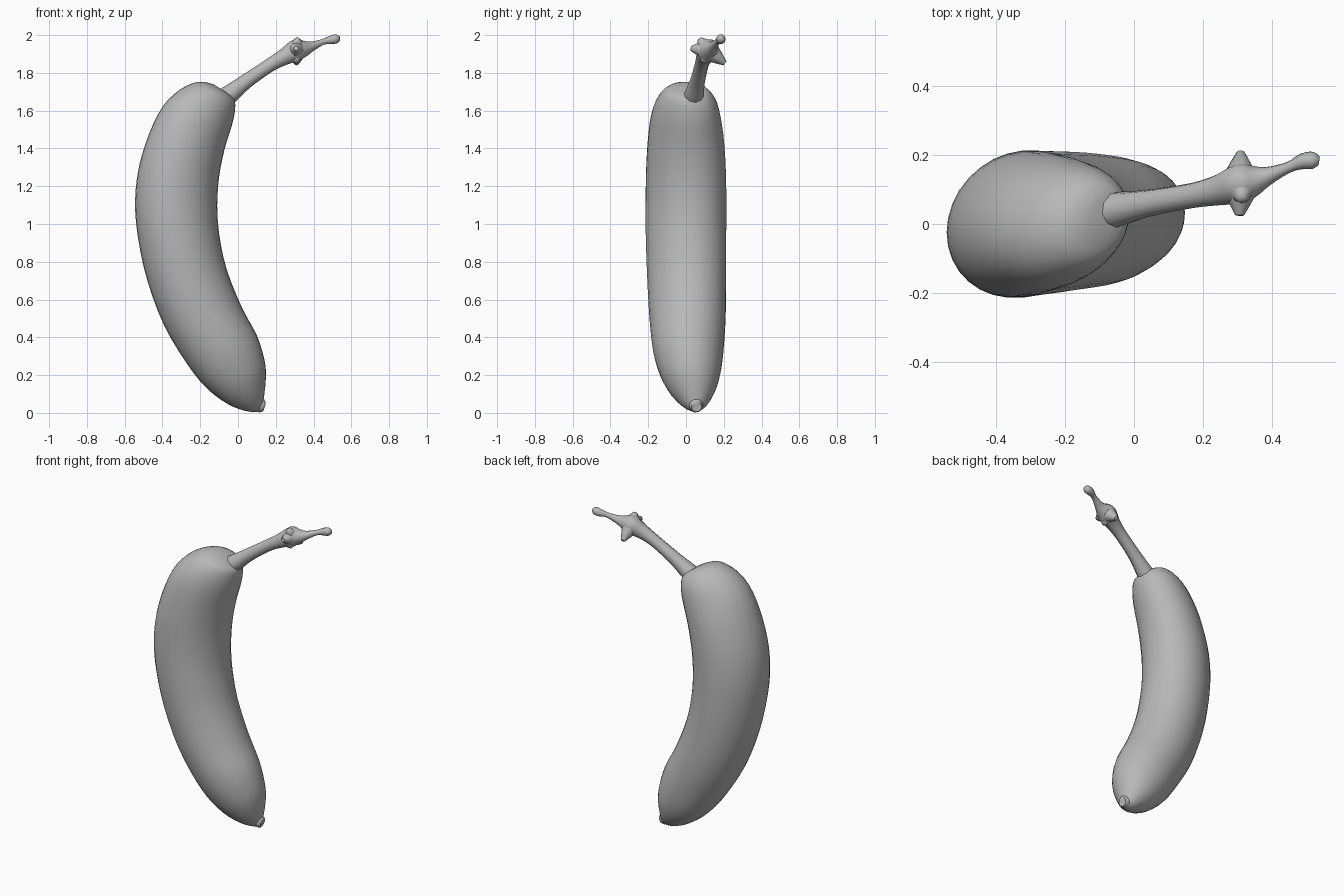
import bpy
import bmesh
import math
from mathutils import Vector

cube = bpy.data.objects.get("Cube")
if cube:
    bpy.data.objects.remove(cube)

# Single material
grey = bpy.data.materials.new("plain grey")
grey.use_nodes = True
COLOUR = (0.48, 0.48, 0.48, 1)
grey.diffuse_color = COLOUR
grey.node_tree.nodes["Principled BSDF"].inputs["Base Color"].default_value = COLOUR


def smooth_rows(rows, steps):
    """Catmull-Rom interpolation of rows of numbers."""
    out = []
    last = len(rows) - 1
    for i in range(last):
        quad = [rows[max(0, min(last, i + k))] for k in (-1, 0, 1, 2)]
        for s in range(steps):
            t = s / steps
            out.append([b + 0.5 * t * (c - a + t * (2 * a - 5 * b + 4 * c - d
                        + t * (3 * (b - c) + d - a))) for a, b, c, d in zip(*quad)])
    return out + [list(rows[-1])]


def loft(name, rings, sides, angle=60):
    """Skin elliptical rings given as (centre, half axis u, half axis v)."""
    bm = bmesh.new()
    loops = []
    for c, u, v in rings:
        loops.append([bm.verts.new(c + u * math.cos(a) + v * math.sin(a))
                      for a in (2 * math.pi * k / sides for k in range(sides))])
    for lo, hi in zip(loops, loops[1:]):
        for k in range(sides):
            n = (k + 1) % sides
            bm.faces.new((lo[k], lo[n], hi[n], hi[k]))
    bm.faces.new(loops[0])
    bm.faces.new(loops[-1])
    bmesh.ops.recalc_face_normals(bm, faces=bm.faces)
    mesh = bpy.data.meshes.new(name)
    bm.to_mesh(mesh)
    bm.free()
    mesh.materials.append(grey)
    obj = bpy.data.objects.new(name, mesh)
    bpy.context.collection.objects.link(obj)
    bpy.ops.object.select_all(action="DESELECT")
    obj.select_set(True)
    bpy.context.view_layer.objects.active = obj
    bpy.ops.object.shade_smooth_by_angle(angle=math.radians(angle))
    return obj


def tube(name, points, sides, steps=3):
    """Round tube through points of (x, y, z, radius)."""
    rows = smooth_rows(points, steps)
    centres = [Vector(r[:3]) for r in rows]
    rings = []
    for i, c in enumerate(centres):
        along = centres[min(i + 1, len(rows) - 1)] - centres[max(i - 1, 0)]
        side = along.cross(Vector((0.1, 1, 0.3))).normalized()
        up = along.cross(side).normalized()
        rings.append((c, side * rows[i][3], up * rows[i][3]))
    return loft(name, rings, sides)


# Curved fruit: outer x, outer z, inner x, inner z, centre y, half depth
body = [
    (0.11, 0.006, 0.13, 0.03, 0.05, 0.015),
    (0.04, 0.01, 0.137, 0.08, 0.045, 0.062),
    (-0.06, 0.05, 0.148, 0.19, 0.033, 0.12),
    (-0.17, 0.135, 0.14, 0.28, 0.022, 0.16),
    (-0.27, 0.26, 0.10, 0.41, 0.012, 0.187),
    (-0.39, 0.46, 0.02, 0.56, 0.008, 0.202),
    (-0.48, 0.70, -0.06, 0.76, 0.003, 0.209),
    (-0.53, 0.93, -0.10, 0.95, 0, 0.213),
    (-0.545, 1.12, -0.11, 1.10, 0, 0.213),
    (-0.525, 1.30, -0.10, 1.25, 0, 0.21),
    (-0.47, 1.48, -0.07, 1.40, 0, 0.2),
    (-0.40, 1.62, -0.03, 1.53, 0, 0.181),
    (-0.31, 1.71, -0.015, 1.61, 0.005, 0.152),
    (-0.21, 1.753, -0.02, 1.66, 0.01, 0.108),
    (-0.13, 1.74, -0.05, 1.69, 0.025, 0.05),
]
rings = []
for ox, oz, ix, iz, y, depth in smooth_rows(body, 3):
    # the bend swings slightly towards the back with height
    swing = 0.05 * (ix - ox) * oz
    outer, inner = Vector((ox, y - swing, oz)), Vector((ix, y + swing, iz))
    rings.append(((outer + inner) / 2, (inner - outer) / 2, Vector((0, depth, 0))))
loft("fruit_body", rings, 32)

# Blossom nub at the lower end
tube("blossom_nub", [(0.085, 0.047, 0.06, 0.036), (0.11, 0.052, 0.044, 0.036),
                     (0.125, 0.054, 0.037, 0.038), (0.138, 0.056, 0.033, 0.028),
                     (0.132, 0.055, 0.035, 0.01)], 10, 1)

# Stem with swollen joint and thin end
joint = (0.31, 0.118, 1.92)
tube("stem", [(-0.12, 0.03, 1.635, 0.058), (-0.05, 0.042, 1.682, 0.052),
              (0.04, 0.06, 1.753, 0.04), (0.17, 0.083, 1.842, 0.037),
              (0.25, 0.10, 1.888, 0.046), (*joint, 0.06),
              (0.35, 0.127, 1.928, 0.045), (0.39, 0.14, 1.94, 0.027),
              (0.45, 0.165, 1.964, 0.016), (0.49, 0.182, 1.974, 0.023),
              (0.52, 0.185, 1.98, 0.025), (0.538, 0.183, 1.98, 0.013)], 10)

# Pointed prongs around the joint
for name, tip in (("front_prong", (0.307, 0.025, 1.93)),
                  ("back_prong", (0.31, 0.206, 1.85)),
                  ("upper_prong", (0.315, 0.07, 1.98)),
                  ("lower_prong", (0.305, 0.09, 1.855))):
    middle = [(a + b) / 2 for a, b in zip(joint, tip)]
    tube(name, [(*joint, 0.056), (*middle, 0.038), (*tip, 0.013)], 8)
